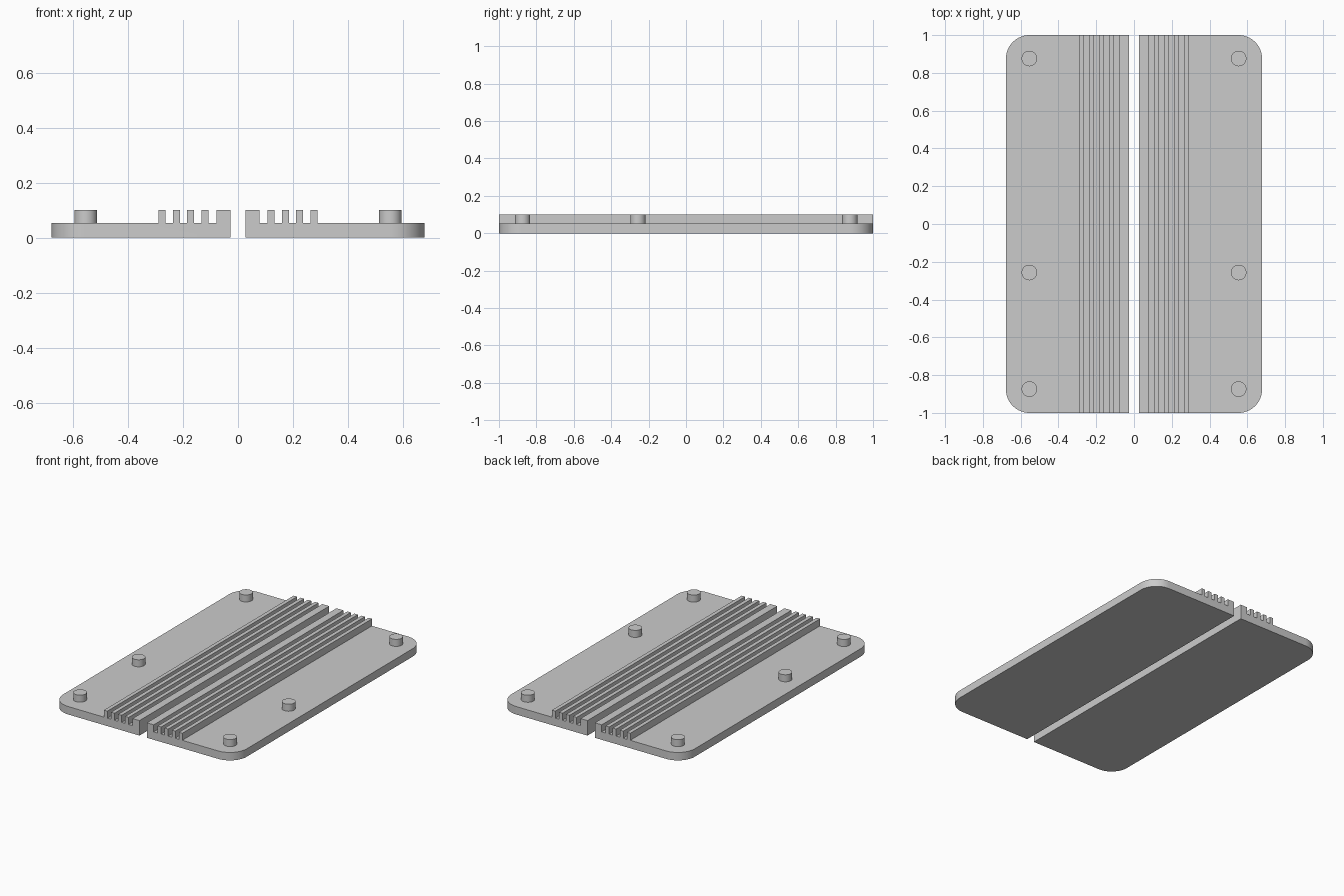
import bpy
import bmesh

if "Cube" in bpy.data.objects:
    bpy.data.objects.remove(bpy.data.objects["Cube"], do_unlink=True)

INNER, OUTER, HALF_LEN = 0.027, 0.678, 1.0
BASE_TOP, RIB_TOP = 0.053, 0.1
CORNER = 0.125
PEG_X, PEG_RADIUS = 0.554, 0.041

grey = bpy.data.materials.new("matte_grey")
grey.use_nodes = True
colour = (0.6, 0.6, 0.6, 1)
grey.diffuse_color = colour
grey.node_tree.nodes["Principled BSDF"].inputs["Base Color"].default_value = colour


def finish(bm, name):
    """Turn a bmesh into a shaded, coloured object."""
    bmesh.ops.recalc_face_normals(bm, faces=bm.faces)
    mesh = bpy.data.meshes.new(name)
    bm.to_mesh(mesh)
    bm.free()
    mesh.materials.append(grey)
    obj = bpy.data.objects.new(name, mesh)
    bpy.context.collection.objects.link(obj)
    bpy.ops.object.select_all(action="DESELECT")
    obj.select_set(True)
    bpy.context.view_layer.objects.active = obj
    bpy.ops.object.shade_smooth_by_angle()


def ribbed_plate(side, name):
    """Comb-shaped end profile swept along y, with rounded outer corners."""
    ribs = [(INNER, 0.078)]
    ribs += [(0.107 + 0.0522 * i, 0.1326 + 0.0522 * i) for i in range(4)]
    profile = [(INNER, 0)]
    for i, (start, end) in enumerate(ribs):
        if i:
            profile.append((start, BASE_TOP))
        profile += [(start, RIB_TOP), (end, RIB_TOP), (end, BASE_TOP)]
    profile += [(OUTER, BASE_TOP), (OUTER, 0)]

    bm = bmesh.new()
    end_face = bm.faces.new([bm.verts.new((side * x, -HALF_LEN, z)) for x, z in profile])
    swept = bmesh.ops.extrude_face_region(bm, geom=[end_face])["geom"]
    for v in swept:
        if isinstance(v, bmesh.types.BMVert):
            v.co.y = HALF_LEN
    corners = [e for e in bm.edges
               if all(abs(abs(v.co.x) - OUTER) < 1e-4 for v in e.verts)
               and abs(e.verts[0].co.y - e.verts[1].co.y) < 1e-4]
    bmesh.ops.bevel(bm, geom=corners, offset=CORNER, segments=16,
                    profile=0.5, affect="EDGES")
    finish(bm, name)


def peg(x, y, name):
    """Short round post standing on the plate."""
    bm = bmesh.new()
    bmesh.ops.create_cone(bm, cap_ends=True, segments=48, radius1=PEG_RADIUS,
                          radius2=PEG_RADIUS, depth=RIB_TOP - BASE_TOP)
    bmesh.ops.translate(bm, verts=bm.verts, vec=(x, y, (RIB_TOP + BASE_TOP) / 2))
    # Open underside where the post meets the plate
    bm.normal_update()
    bmesh.ops.delete(bm, geom=[f for f in bm.faces if f.normal.z < -0.9],
                     context="FACES_ONLY")
    finish(bm, name)


# Two mirrored halves, each with three posts
for side, label in ((1, "left"), (-1, "right")):
    ribbed_plate(side, f"{label}_ribbed_plate")
    for y, place in ((-0.874, "front"), (-0.257, "middle"), (0.876, "back")):
        peg(side * PEG_X, y, f"{label}_{place}_peg")
